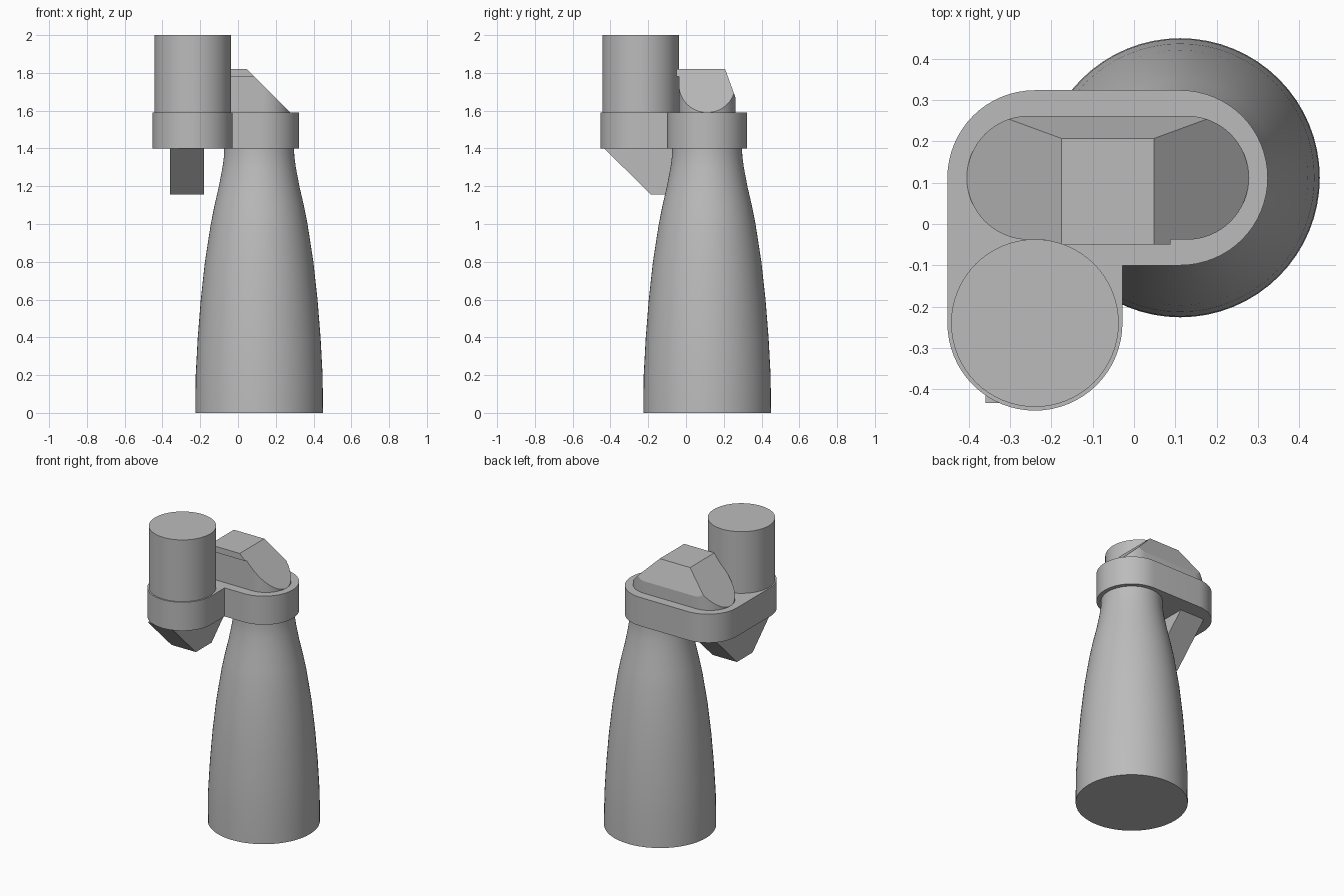
import bpy, bmesh, math
from mathutils import Vector

cube = bpy.data.objects.get("Cube")
if cube:
    bpy.data.objects.remove(cube, do_unlink=True)

grey = bpy.data.materials.new("plain grey")
grey.use_nodes = True
COLOUR = (0.5, 0.5, 0.5, 1)
grey.diffuse_color = COLOUR
grey.node_tree.nodes["Principled BSDF"].inputs["Base Color"].default_value = COLOUR

SIDE = -0.24      # centre of the offset arm in x and y
MAIN = 0.112      # bottle axis in x and y
PLATE_LOW, PLATE_TOP = 1.40, 1.59


def finish(name, bm, angle=30):
    bmesh.ops.recalc_face_normals(bm, faces=bm.faces)
    mesh = bpy.data.meshes.new(name)
    bm.to_mesh(mesh)
    bm.free()
    mesh.materials.append(grey)
    obj = bpy.data.objects.new(name, mesh)
    bpy.context.collection.objects.link(obj)
    bpy.ops.object.select_all(action="DESELECT")
    obj.select_set(True)
    bpy.context.view_layer.objects.active = obj
    bpy.ops.object.shade_smooth_by_angle(angle=math.radians(angle))
    return obj


def prism(points, direction):
    """Extrude a closed outline along a direction."""
    bm = bmesh.new()
    face = bm.faces.new([bm.verts.new(p) for p in points])
    new = bmesh.ops.extrude_face_region(bm, geom=[face])["geom"]
    verts = [g for g in new if isinstance(g, bmesh.types.BMVert)]
    bmesh.ops.translate(bm, verts=verts, vec=direction)
    return bm


def arc(cx, cy, r, start, end, z, steps=32):
    angles = [math.radians(start + (end - start) * i / steps) for i in range(steps + 1)]
    return [(cx + r * math.cos(a), cy + r * math.sin(a), z) for a in angles]


# Bottle body: turned profile
profile = [(0.338, 0), (0.336, 0.2), (0.325, 0.4), (0.309, 0.6), (0.287, 0.8),
           (0.256, 1.0), (0.236, 1.1), (0.213, 1.2), (0.194, 1.3), (0.186, 1.36), (0.185, 1.41)]
bm = bmesh.new()
rings = []
for r, z in profile:
    rings.append([bm.verts.new(p) for p in arc(MAIN, MAIN, r, 0, 360, z, 64)[:-1]])
for low, high in zip(rings, rings[1:]):
    for i in range(64):
        j = (i + 1) % 64
        bm.faces.new((low[i], low[j], high[j], high[i]))
bm.faces.new(rings[0])
bm.faces.new(rings[-1])
finish("bottle_body", bm)

# L-shaped plate with rounded ends and outer corner
R = 0.212
outline = (arc(MAIN, MAIN, R, -90, 90, PLATE_LOW)
           + arc(SIDE, MAIN, R, 90, 180, PLATE_LOW, 16)
           + arc(SIDE, SIDE, R, 180, 360, PLATE_LOW)
           + [(SIDE + R, MAIN - R, PLATE_LOW)])
finish("corner_plate", prism(outline, (0, 0, PLATE_TOP - PLATE_LOW)))

# Upright cylinder on the arm
circle = arc(SIDE, SIDE, 0.203, 0, 360, PLATE_TOP - 0.01, 64)[:-1]
finish("upright_cylinder", prism(circle, (0, 0, 2.01 - PLATE_TOP)))

# Hood: rounded slot block with both ends and the back cut on a slant
LEFT, RIGHT, HOOD_R, HOOD_TOP = -0.405, 0.278, 0.15, 1.82
outline = (arc(RIGHT - HOOD_R, MAIN, HOOD_R, -90, 90, PLATE_TOP)
           + arc(LEFT + HOOD_R, MAIN, HOOD_R, 90, 270, PLATE_TOP))
bm = prism(outline, (0, 0, HOOD_TOP - PLATE_TOP))
cuts = [((RIGHT, 0, PLATE_TOP), (1, 0, 1)),
        ((LEFT, 0, PLATE_TOP), (-1, 0, 1)),
        ((0, 0.207, HOOD_TOP), (0, 0.15, 0.055))]
for point, normal in cuts:
    cut = bmesh.ops.bisect_plane(bm, geom=bm.verts[:] + bm.edges[:] + bm.faces[:], dist=1e-5,
                                 plane_co=point, plane_no=Vector(normal).normalized(),
                                 clear_outer=True)["geom_cut"]
    edges = [g for g in cut if isinstance(g, bmesh.types.BMEdge)]
    bmesh.ops.holes_fill(bm, edges=edges, sides=0)
finish("slanted_hood", bm, 15)

# Thin lip along the hood's front top edge
LIP = 0.04
top_l, top_r = LEFT + HOOD_TOP - PLATE_TOP, RIGHT - HOOD_TOP + PLATE_TOP
lip = [(top_l, -0.05, HOOD_TOP), (top_r, -0.05, HOOD_TOP),
       (top_r + LIP, -0.05, HOOD_TOP - LIP), (top_l - LIP, -0.05, HOOD_TOP - LIP)]
finish("hood_lip", prism(lip, (0, 0.05, 0)))

# Tapered wedge beneath the arm
wedge = [(-0.36, -0.433, PLATE_LOW), (-0.36, -0.185, 1.155),
         (-0.36, -0.02, 1.155), (-0.36, 0.225, PLATE_LOW)]
finish("lower_wedge", prism(wedge, (0.18, 0, 0)))
